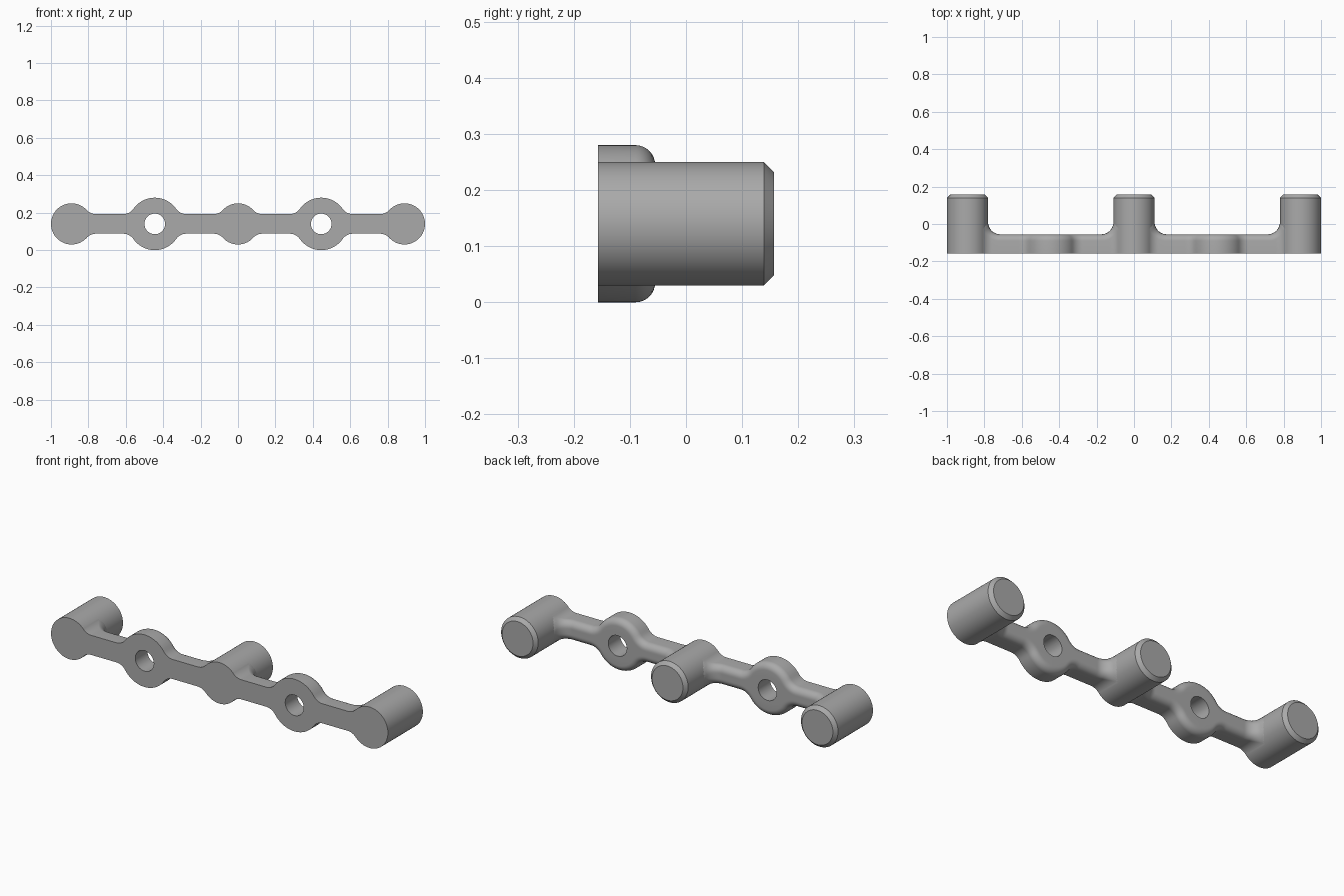
import bpy
import bmesh
from math import sqrt, sin, cos, pi, radians, hypot

MID_Z = 0.14
FRONT, BACK, PEG_END = -0.157, -0.055, 0.157
PEG_R, RING_R, HOLE_R, BAR_H = 0.11, 0.14, 0.055, 0.0525
PEG_X, RING_X = 0.89, 0.445
FLARE, ROUND, BLEND = 0.065, 0.035, 0.065

cube = bpy.data.objects.get("Cube")
if cube:
    bpy.data.objects.remove(cube, do_unlink=True)

grey = bpy.data.materials.new("plain grey")
grey.use_nodes = True
colour = (0.4, 0.4, 0.4, 1)
grey.diffuse_color = colour
grey.node_tree.nodes["Principled BSDF"].inputs["Base Color"].default_value = colour


def make_object(name, bm):
    bmesh.ops.recalc_face_normals(bm, faces=bm.faces[:])
    mesh = bpy.data.meshes.new(name)
    bm.to_mesh(mesh)
    bm.free()
    mesh.materials.append(grey)
    obj = bpy.data.objects.new(name, mesh)
    bpy.context.collection.objects.link(obj)
    return obj


def activate(obj):
    bpy.ops.object.select_all(action="DESELECT")
    obj.select_set(True)
    bpy.context.view_layer.objects.active = obj


def lathe(name, x, profile, sides=64):
    """Solid turned about an axis along y; profile is (radius, y) pairs."""
    bm = bmesh.new()
    rings = [[bm.verts.new((x + r * cos(2 * pi * i / sides), y,
                            MID_Z + r * sin(2 * pi * i / sides)))
              for i in range(sides)] for r, y in profile]
    for a, b in zip(rings, rings[1:]):
        for i in range(sides):
            j = (i + 1) % sides
            bm.faces.new((a[i], a[j], b[j], b[i]))
    bm.faces.new(rings[0])
    bm.faces.new(rings[-1])
    return make_object(name, bm)


def outline(x):
    """Half height of the bar at x, with its outward normal."""
    for c, r in ((0, PEG_R), (RING_X, RING_R), (PEG_X, PEG_R)):
        d = x - c
        side = 1 if d > 0 else -1
        reach = sqrt((r + FLARE) ** 2 - (BAR_H + FLARE) ** 2)
        if abs(d) <= reach * r / (r + FLARE):
            h = sqrt(r * r - d * d)
            return h, d / r, h / r
        if abs(d) < reach:
            e = reach - abs(d)
            drop = sqrt(FLARE ** 2 - e * e)
            return BAR_H + FLARE - drop, side * e / FLARE, drop / FLARE
    return BAR_H, 0, 1


def back_height(x, z):
    """Back surface, sweeping up in a fillet around each peg."""
    t = max(0, min(hypot(x - c, z) for c in (0, PEG_X)) - PEG_R)
    if t >= BLEND:
        return BACK
    return BACK + BLEND - sqrt(BLEND ** 2 - (BLEND - t) ** 2)


def section(x):
    h, nx, nz = outline(x)
    half = [(x, FRONT, h)]
    for i in range(9):
        a = i / 8 * pi / 2
        s = ROUND * (1 - cos(a))
        px, pz = x - nx * s, h - nz * s
        half.append((px, back_height(px, pz) - ROUND * (1 - sin(a)), pz))
    ex, _, ez = half[-1]
    for k in (0.67, 0.33):
        px, pz = x + (ex - x) * k, ez * k
        half.append((px, back_height(px, pz), pz))
    centre = [(x, back_height(x, 0), 0)]
    return half + centre + [(px, py, -pz) for px, py, pz in reversed(half)]


def arm(name, sign):
    """Rounded bar with a pierced ring, reaching from the middle peg to an end peg."""
    bm = bmesh.new()
    columns, start = 160, 0.078
    span = PEG_X / 2 - start
    rows = []
    for i in range(columns + 1):
        x = PEG_X / 2 - span * cos(pi * i / columns)
        rows.append([bm.verts.new((sign * px, py, MID_Z + pz))
                     for px, py, pz in section(x)])
    for a, b in zip(rows, rows[1:]):
        for i in range(len(a)):
            j = (i + 1) % len(a)
            bm.faces.new((a[i], a[j], b[j], b[i]))
    bm.faces.new(rows[0])
    bm.faces.new(rows[-1])
    obj = make_object(name, bm)

    cutter = lathe("hole_cutter", sign * RING_X, [(HOLE_R, -0.3), (HOLE_R, 0.3)])
    cutter.hide_render = True
    cut = obj.modifiers.new("hole", "BOOLEAN")
    cut.operation = "DIFFERENCE"
    cut.solver = "EXACT"
    cut.object = cutter
    activate(obj)
    bpy.ops.object.modifier_apply(modifier=cut.name)
    bpy.data.objects.remove(cutter, do_unlink=True)
    return obj


# Chamfered pegs
chamfer = 0.018
peg_profile = [(PEG_R, FRONT), (PEG_R, PEG_END - chamfer), (PEG_R - chamfer, PEG_END)]
parts = [lathe(name, x, peg_profile) for name, x in
         (("left_peg", PEG_X), ("middle_peg", 0), ("right_peg", -PEG_X))]

# Connecting arms
parts += [arm("left_arm", 1), arm("right_arm", -1)]

for part in parts:
    activate(part)
    bpy.ops.object.shade_smooth_by_angle(angle=radians(35))
